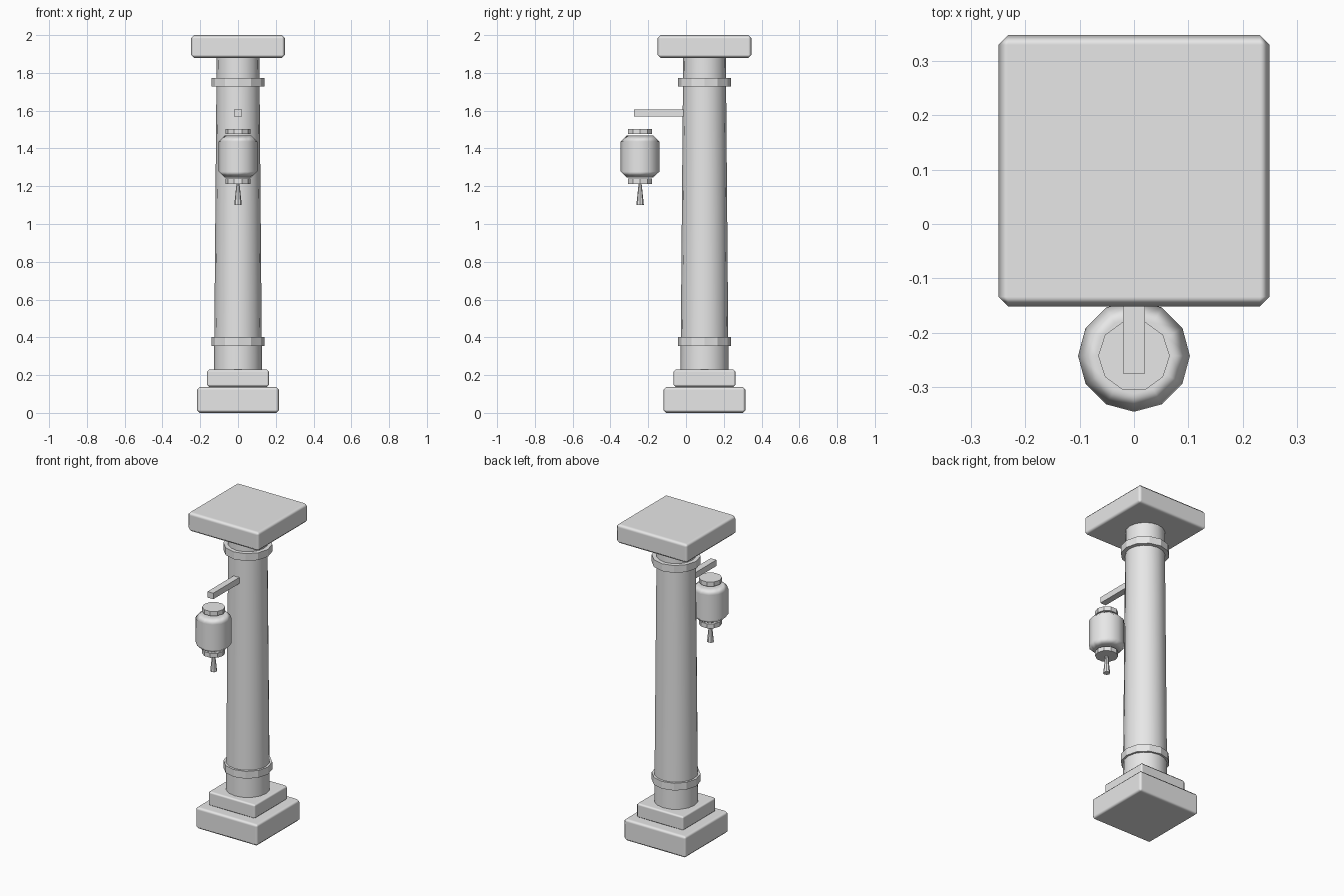
import bpy
import math

cube = bpy.data.objects.get("Cube")
if cube:
    bpy.data.objects.remove(cube, do_unlink=True)

# One plain stone colour for every part
stone = bpy.data.materials.new("stone_grey")
stone.use_nodes = True
GREY = (0.8, 0.8, 0.8, 1)
stone.diffuse_color = GREY
stone.node_tree.nodes["Principled BSDF"].inputs["Base Color"].default_value = GREY

COLUMN_Y = 0.098
LANTERN_Y = -0.243


def finish(name, bevel=0.0, smooth=False):
    obj = bpy.context.object
    obj.name = name
    obj.data.materials.append(stone)
    if smooth:
        bpy.ops.object.shade_smooth_by_angle(angle=math.radians(50))
    if bevel:
        bpy.ops.object.shade_smooth()
        mod = obj.modifiers.new("soft_edges", 'BEVEL')
        mod.width = bevel
        mod.segments = 1
        mod.limit_method = 'ANGLE'
        mod.angle_limit = math.radians(60)
        mod.harden_normals = True
    return obj


def block(name, size_x, y0, y1, z0, z1, bevel=0.0):
    bpy.ops.mesh.primitive_cube_add(size=1, location=(0, (y0 + y1) / 2, (z0 + z1) / 2))
    bpy.context.object.scale = (size_x, y1 - y0, z1 - z0)
    bpy.ops.object.transform_apply(location=False, rotation=False, scale=True)
    return finish(name, bevel)


def slab(name, half, z0, z1, bevel):
    return block(name, half * 2, COLUMN_Y - half, COLUMN_Y + half, z0, z1, bevel)


def drum(name, sides, r0, r1, y, z0, z1, bevel=0.0, smooth=False):
    bpy.ops.mesh.primitive_cone_add(
        vertices=sides, radius1=r0, radius2=r1, depth=z1 - z0,
        location=(0, y, (z0 + z1) / 2), rotation=(0, 0, math.pi / 2))
    return finish(name, bevel, smooth)


# Stepped base and square capital
slab("base_plinth", 0.218, 0.0, 0.138, 0.016)
slab("upper_plinth", 0.165, 0.138, 0.23, 0.012)
slab("capital", 0.25, 1.878, 2.0, 0.018)

# Tapered shaft with two collars
drum("shaft", 16, 0.127, 0.113, COLUMN_Y, 0.22, 1.89, smooth=True)
for name, z in (("lower_collar", 0.355), ("upper_collar", 1.727)):
    drum(name, 12, 0.14, 0.14, COLUMN_Y, z, z + 0.046)

# Bracket arm reaching forward from the shaft
block("bracket_arm", 0.04, -0.275, 0.02, 1.569, 1.607)

# Hanging lantern with end caps and tassel
drum("lantern_body", 12, 0.103, 0.103, LANTERN_Y, 1.246, 1.468, bevel=0.032)
for name, z in (("lantern_top_cap", 1.476), ("lantern_bottom_cap", 1.212)):
    drum(name, 10, 0.066, 0.066, LANTERN_Y, z, z + 0.028)
drum("tassel", 8, 0.02, 0.008, LANTERN_Y, 1.1, 1.214)
